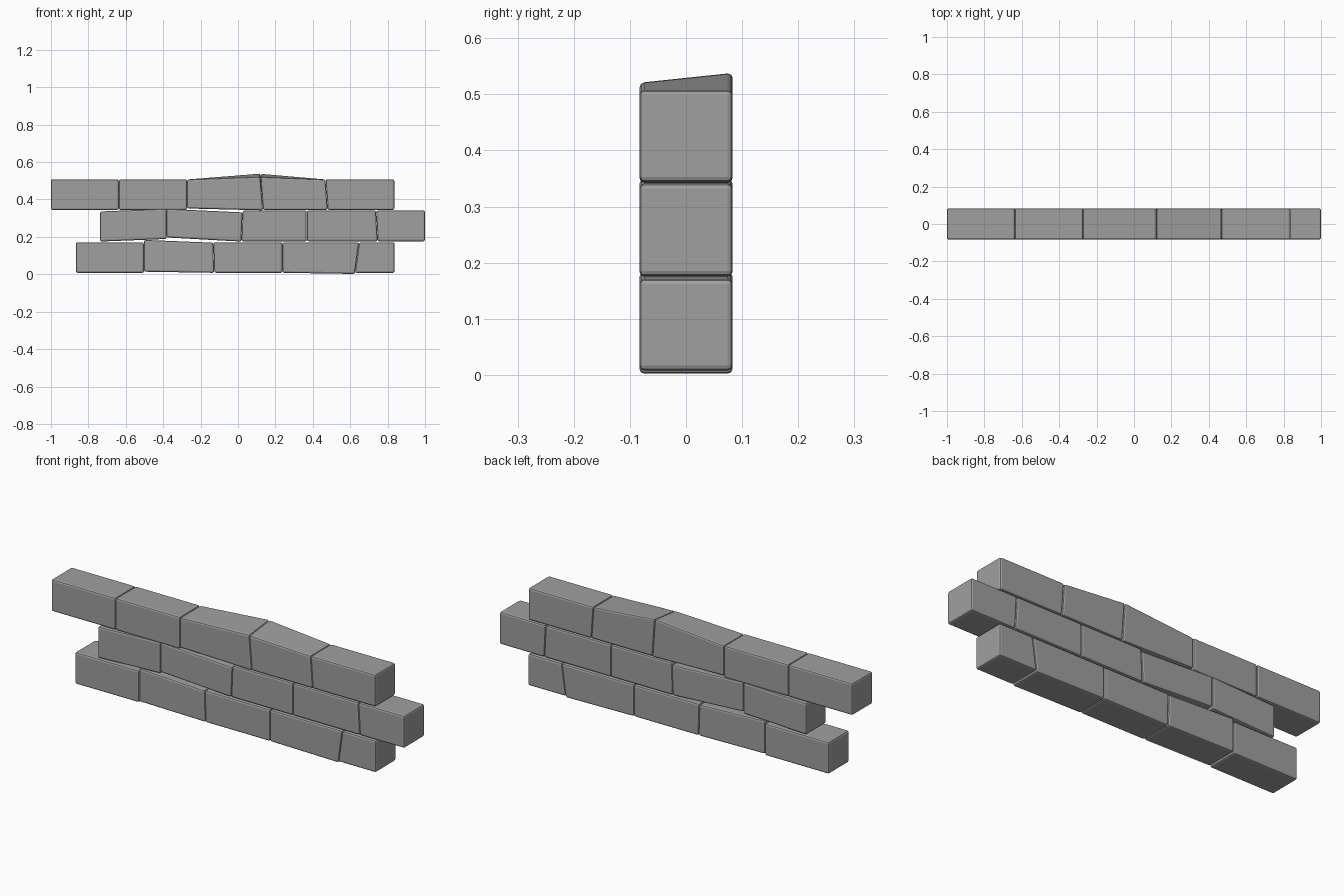
import bpy, bmesh

if "Cube" in bpy.data.objects:
    bpy.data.objects.remove(bpy.data.objects["Cube"])

HALF_DEPTH = 0.083
GAP = 0.0005

# Dark grey stone
stone = bpy.data.materials.new("stone")
stone.diffuse_color = (0.35, 0.35, 0.35, 1)
stone.use_nodes = True
stone.node_tree.nodes["Principled BSDF"].inputs["Base Color"].default_value = stone.diffuse_color


def brick(name, left, right, low, high, back_lift=(0, 0)):
    """left/right are (bottom x, top x); low/high are (left z, right z)."""
    bm = bmesh.new()
    bmesh.ops.create_cube(bm, size=2)
    for v in bm.verts:
        is_right, is_top, is_back = v.co.x > 0, v.co.z > 0, v.co.y > 0
        x = right[is_top] - GAP if is_right else left[is_top] + GAP
        z = high[is_right] if is_top else low[is_right]
        if is_top and is_back:
            z += back_lift[is_right]
        v.co = (x, HALF_DEPTH if is_back else -HALF_DEPTH, z)
    bmesh.ops.bevel(bm, geom=bm.edges[:], offset=0.009, offset_type='OFFSET',
                    segments=2, profile=0.5, affect='EDGES')
    bmesh.ops.recalc_face_normals(bm, faces=bm.faces[:])
    mesh = bpy.data.meshes.new(name)
    bm.to_mesh(mesh)
    bm.free()
    mesh.materials.append(stone)
    obj = bpy.data.objects.new(name, mesh)
    bpy.context.collection.objects.link(obj)


def course(name, joints, z0, z1, lows={}, highs={}, lifts={}):
    """One row of bricks between the joints, with worn corners as overrides."""
    for i in range(len(joints) - 1):
        brick(f"{name}_brick_{i + 1}", joints[i], joints[i + 1],
              lows.get(i, (z0, z0)), highs.get(i, (z1, z1)), lifts.get(i, (0, 0)))


# Bottom course
course("bottom",
       [(-0.867, -0.867), (-0.503, -0.503), (-0.127, -0.132), (0.238, 0.238),
        (0.625, 0.648), (0.838, 0.838)], 0.008, 0.171,
       lows={1: (0.014, 0.008), 3: (0.008, 0.002)},
       highs={1: (0.184, 0.169)})

# Middle course
course("middle",
       [(-0.738, -0.738), (-0.382, -0.382), (0.018, 0.025), (0.368, 0.368),
        (0.747, 0.738), (1.0, 1.0)], 0.176, 0.341,
       lows={0: (0.175, 0.189), 1: (0.197, 0.175)},
       highs={0: (0.336, 0.350), 1: (0.350, 0.331)})

# Top course, with two raised bricks meeting in a peak
course("top",
       [(-1.001, -1.001), (-0.637, -0.637), (-0.272, -0.272), (0.134, 0.12),
        (0.480, 0.468), (0.836, 0.836)], 0.344, 0.508,
       lows={2: (0.352, 0.342)},
       highs={2: (0.507, 0.521), 3: (0.520, 0.507)},
       lifts={2: (0, 0.018), 3: (0.018, 0)})
